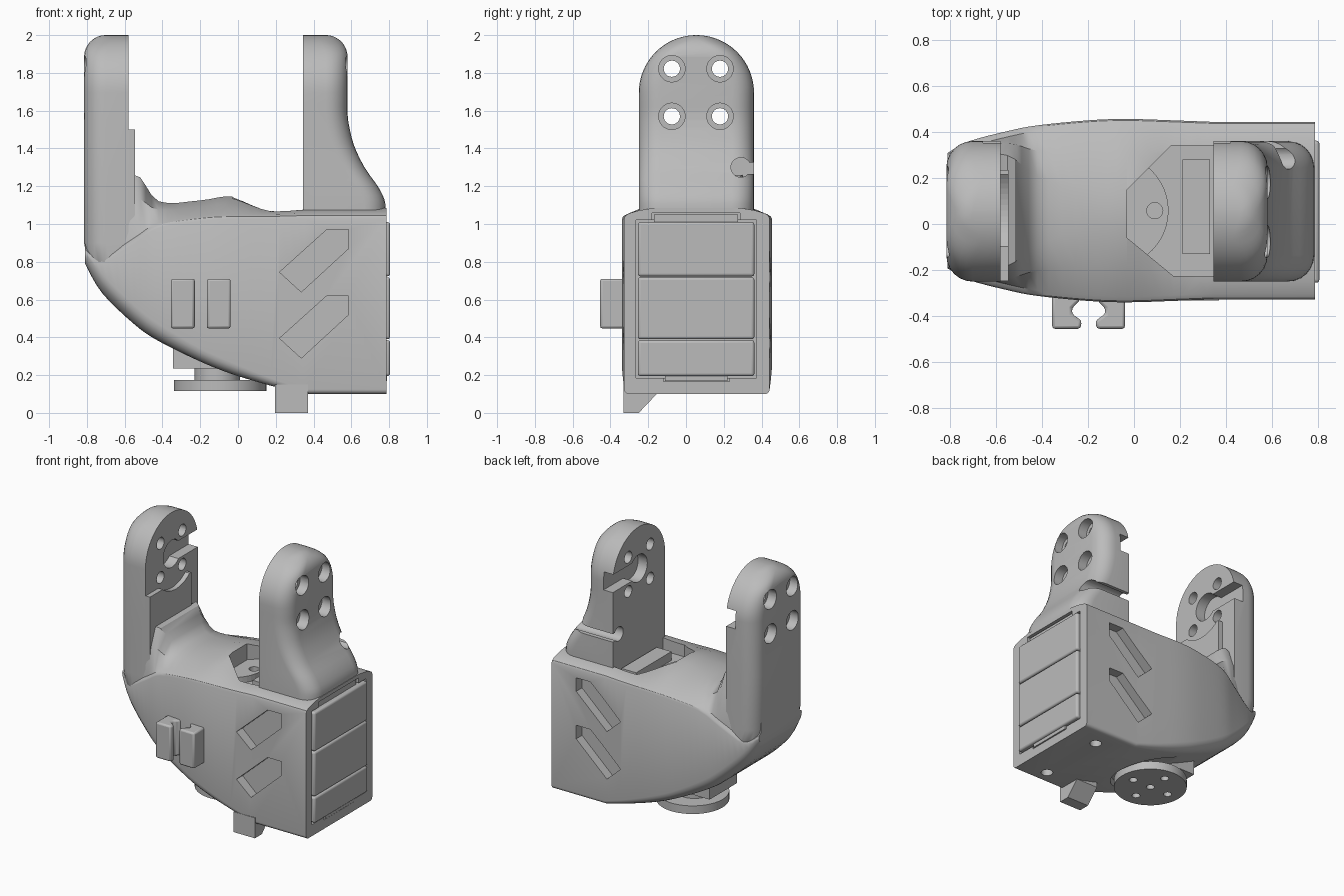
import bpy, bmesh, math
from mathutils import Matrix, Vector

default = bpy.data.objects.get("Cube")
if default:
    bpy.data.objects.remove(default)

grey = bpy.data.materials.new("plain grey")
grey.use_nodes = True
grey.diffuse_color = (0.5, 0.5, 0.5, 1)
grey.node_tree.nodes["Principled BSDF"].inputs["Base Color"].default_value = (0.5, 0.5, 0.5, 1)

CY = 0.058      # centre line of the bracket in y
HOLE_Z = 1.695  # centre of the arm joints


def finish(name, bm):
    bmesh.ops.recalc_face_normals(bm, faces=bm.faces)
    mesh = bpy.data.meshes.new(name)
    bm.to_mesh(mesh)
    bm.free()
    mesh.materials.append(grey)
    ob = bpy.data.objects.new(name, mesh)
    bpy.context.collection.objects.link(ob)
    return ob


def loft(name, rings):
    bm = bmesh.new()
    rows = [[bm.verts.new(p) for p in ring] for ring in rings]
    n = len(rows[0])
    for a, b in zip(rows, rows[1:]):
        for i in range(n):
            j = (i + 1) % n
            bm.faces.new((a[i], a[j], b[j], b[i]))
    bm.faces.new(rows[0])
    bm.faces.new(rows[-1])
    return finish(name, bm)


def prism(name, pts, axis, lo, hi):
    """Extrude a flat outline along x, y or z."""
    def place(p, t):
        q = list(p)
        q.insert("xyz".index(axis), t)
        return q
    return loft(name, [[place(p, t) for p in pts] for t in (lo, hi)])


def box(name, x0, x1, y0, y1, z0, z1, bevel=0):
    ob = prism(name, [(x0, y0), (x1, y0), (x1, y1), (x0, y1)], "z", z0, z1)
    if bevel:
        mod = ob.modifiers.new("soft edges", "BEVEL")
        mod.width, mod.segments = bevel, 3
    return ob


def disc(name, axis, a, b, r, lo, hi, n=40):
    pts = [(a + r * math.cos(2 * math.pi * i / n), b + r * math.sin(2 * math.pi * i / n)) for i in range(n)]
    return prism(name, pts, axis, lo, hi)


def activate(ob):
    bpy.ops.object.select_all(action="DESELECT")
    ob.select_set(True)
    bpy.context.view_layer.objects.active = ob


def cut(ob, *cutters):
    activate(ob)
    for c in cutters:
        c.hide_render = True
        mod = ob.modifiers.new("cut", "BOOLEAN")
        mod.operation, mod.object, mod.solver = "DIFFERENCE", c, "EXACT"
        bpy.ops.object.modifier_apply(modifier=mod.name)
        bpy.data.objects.remove(c)


def smooth(ob, angle=32):
    activate(ob)
    bpy.ops.object.shade_smooth_by_angle(angle=math.radians(angle))


def catmull(rows, steps):
    out = []
    for i in range(len(rows) - 1):
        p = [Vector(rows[max(0, min(len(rows) - 1, i + k))]) for k in (-1, 0, 1, 2)]
        for s in range(steps):
            t = s / steps
            out.append(p[1] + 0.5 * t * (p[2] - p[0] + t * (2 * p[0] - 5 * p[1] + 4 * p[2] - p[3]
                       + t * (3 * (p[1] - p[2]) + p[3] - p[0]))))
    return out + [Vector(rows[-1])]


# Body shell: station x, half width, bottom, shoulder, crown, crown half width, corner radius
stations = [(-0.81, 0.25, 0.79, 0.87, 0.98, 0.20, 0.06), (-0.72, 0.30, 0.635, 0.82, 1.05, 0.24, 0.10),
            (-0.55, 0.345, 0.47, 0.92, 1.26, 0.24, 0.10), (-0.42, 0.37, 0.38, 1.0, 1.12, 0.15, 0.09),
            (-0.2, 0.392, 0.272, 1.035, 1.125, 0.08, 0.07), (-0.03, 0.398, 0.205, 1.045, 1.145, 0.08, 0.06),
            (0.17, 0.392, 0.145, 1.045, 1.085, 0.15, 0.04), (0.35, 0.385, 0.1, 1.05, 1.085, 0.23, 0.025)]


def body_ring(s):
    x, w, zb, zs, zt, wt, r = s
    half = [(w - r + r * math.sin(a), zb + r - r * math.cos(a)) for a in (math.pi / 10 * k for k in range(6))]
    half += [(w, zs - 0.02), (w - 0.007, zs - 0.005), (w - 0.025, zs + 0.006),
             ((w + wt) / 2, zs + (zt - zs) * 0.62), (wt, zt)]
    return [(x, CY + y, z) for y, z in half] + [(x, CY - y, z) for y, z in reversed(half)]


profile = catmull(stations, 4)
end = profile[-1].copy()
end[0] = 0.785
body = loft("body_shell", [body_ring(s) for s in profile + [end]])

# Slanted side windows on both sides
chevron = [(0.22, 0.745), (0.335, 0.64), (0.585, 0.87), (0.585, 0.97), (0.47, 0.97)]
for drop in (0, 0.35):
    for lo, hi in ((-0.5, -0.26), (0.375, 0.6)):
        cut(body, prism("window_cutter", [(x, z - drop) for x, z in chevron], "y", lo, hi))

# Motor bay, top pocket, underside recess and screw holes
cut(body,
    box("bay_cutter", 0.6, 0.9, -0.265, 0.372, 0.185, 1.02),
    box("bay_tab_cutter", 0.62, 0.9, -0.18, 0.285, 0.9, 1.058),
    box("bay_foot_cutter", 0.62, 0.9, -0.12, 0.23, 0.165, 0.3),
    prism("pocket_cutter", [(-0.03, -0.06), (0.17, -0.225), (0.345, -0.225), (0.345, 0.34),
                            (0.16, 0.34), (-0.03, 0.15)], "z", 0.98, 1.3),
    disc("recess_cutter", "z", -0.095, CY, 0.27, -0.1, 0.235),
    disc("screw_cutter", "z", 0.58, 0.29, 0.04, -0.1, 0.16, 20),
    disc("screw_cutter", "z", 0.58, -0.22, 0.04, -0.1, 0.16, 20))
smooth(body)


# Arms: stacked sections with rounded outer corners and a domed top
def arm_ring(z, x_in, side, depth, w, r):
    r = min(r, w * 0.9, depth * 0.9)
    half = [(0, w)] + [(depth - r + r * math.sin(a), w - r + r * math.cos(a))
                       for a in (math.pi / 12 * k for k in range(7))]
    pts = half + [(d, -y) for d, y in reversed(half)]
    return [(x_in + side * d, CY - 0.003 + y, z) for d, y in pts]


def arm(name, x_in, side, thick, base, r=0.115, w=0.305):
    rings = [arm_ring(z, x_in, side, d, w, r) for z, d in base]
    for k in range(17):
        a = math.pi / 2 * k / 16.3
        z = HOLE_Z + w * math.sin(a)
        over = max(0, z - (2 - r))
        depth = thick - r + math.sqrt(max(0, r * r - over * over))
        rings.append(arm_ring(z, x_in, side, depth, w * math.cos(a), r))
    ob = loft(name, rings)
    inner = sorted((x_in - side * 0.06, x_in + side * 0.075))
    outer = sorted((x_in + side * (thick - 0.07), x_in + side * (thick + 0.2)))
    cut(ob, disc("hub_cutter", "x", CY, HOLE_Z, 0.1, *inner),
        box("slot_cutter", *inner, CY, 0.5, HOLE_Z - 0.065, HOLE_Z + 0.065))
    for y in (-0.075, 0.18):
        for z in (1.57, 1.822):
            cut(ob, disc("hole_cutter", "x", y, z, 0.043, -1, 1, 24),
                disc("counterbore_cutter", "x", y, z, 0.07, *outer, 28))
    return ob


flare = catmull([(1.075, 0.437), (1.13, 0.43), (1.2, 0.395), (1.3, 0.325), (1.42, 0.268),
                 (1.55, 0.238), (1.64, 0.235)], 3)
left_arm = arm("left_arm", 0.345, 1, 0.235, flare)
cut(left_arm, disc("notch_cutter", "x", 0.29, 1.3, 0.052, 0.2, 0.9, 24),
    box("notch_slot_cutter", 0.2, 0.9, 0.29, 0.5, 1.265, 1.325))
smooth(left_arm)

right_arm = arm("right_arm", -0.58, -1, 0.235, [(0.74, 0.13), (0.8, 0.215), (0.9, 0.235), (1.3, 0.235)])
smooth(right_arm)

# Raised plate on the inside of the right arm, with a round relief for the joint
plate = box("arm_inner_plate", -0.6, -0.545, -0.247, 0.235, 0.93, 1.5)
cut(plate, disc("plate_relief", "x", CY, HOLE_Z, 0.25, -0.58, -0.5, 64))

# Motor block in the bay, in three slices
for name, z0, z1 in (("motor_lower", 0.195, 0.385), ("motor_middle", 0.39, 0.718), ("motor_upper", 0.723, 1.01)):
    smooth(box(name, 0.5, 0.805, -0.255, 0.362, z0, z1, 0.014))
box("motor_top_tab", 0.5, 0.77, -0.17, 0.275, 0.98, 1.05)
box("motor_bottom_tab", 0.5, 0.79, -0.11, 0.22, 0.17, 0.25)

# Top pocket contents: hub disc with a screw hole, and the motor edge
hub = disc("top_hub", "z", -0.095, CY, 0.245, 0.95, 1.025, 48)
cut(hub, disc("hub_hole", "z", 0.09, CY, 0.035, 0.99, 1.2, 20))
box("pocket_motor_edge", 0.21, 0.33, -0.13, 0.28, 0.95, 1.045)

# Turning horn under the body
horn = disc("lower_horn", "z", -0.095, CY, 0.245, 0.115, 0.175, 56)
for dx, dy in ((0, 0), (0.15, 0), (-0.15, 0), (0, 0.15), (0, -0.15)):
    cut(horn, disc("horn_hole", "z", -0.095 + dx, CY + dy, 0.028, 0, 0.15, 20))
smooth(horn)
smooth(disc("horn_neck", "z", -0.11, CY, 0.12, 0.17, 0.3))
box("horn_mount", -0.345, -0.1, CY - 0.16, CY + 0.16, 0.235, 0.4)

# Cable clips: a hooked profile and its mirror
hook = [(0.158, -0.3), (0.158, -0.455), (0.035, -0.455), (0.03, -0.42), (0.072, -0.39),
        (0.072, -0.365), (0.04, -0.335), (0.04, -0.3)]
for name, side in (("right_clip", -1), ("left_clip", 1)):
    clip = prism(name, [(-0.197 + side * x, y) for x, y in hook], "z", 0.447, 0.71)
    mod = clip.modifiers.new("soft edges", "BEVEL")
    mod.width, mod.segments = 0.012, 2
    smooth(clip)

# Chamfered foot tab under the front edge
prism("foot_tab", [(-0.332, 0), (-0.25, 0), (-0.155, 0.1), (-0.155, 0.15), (-0.332, 0.15)], "x", 0.195, 0.37)
